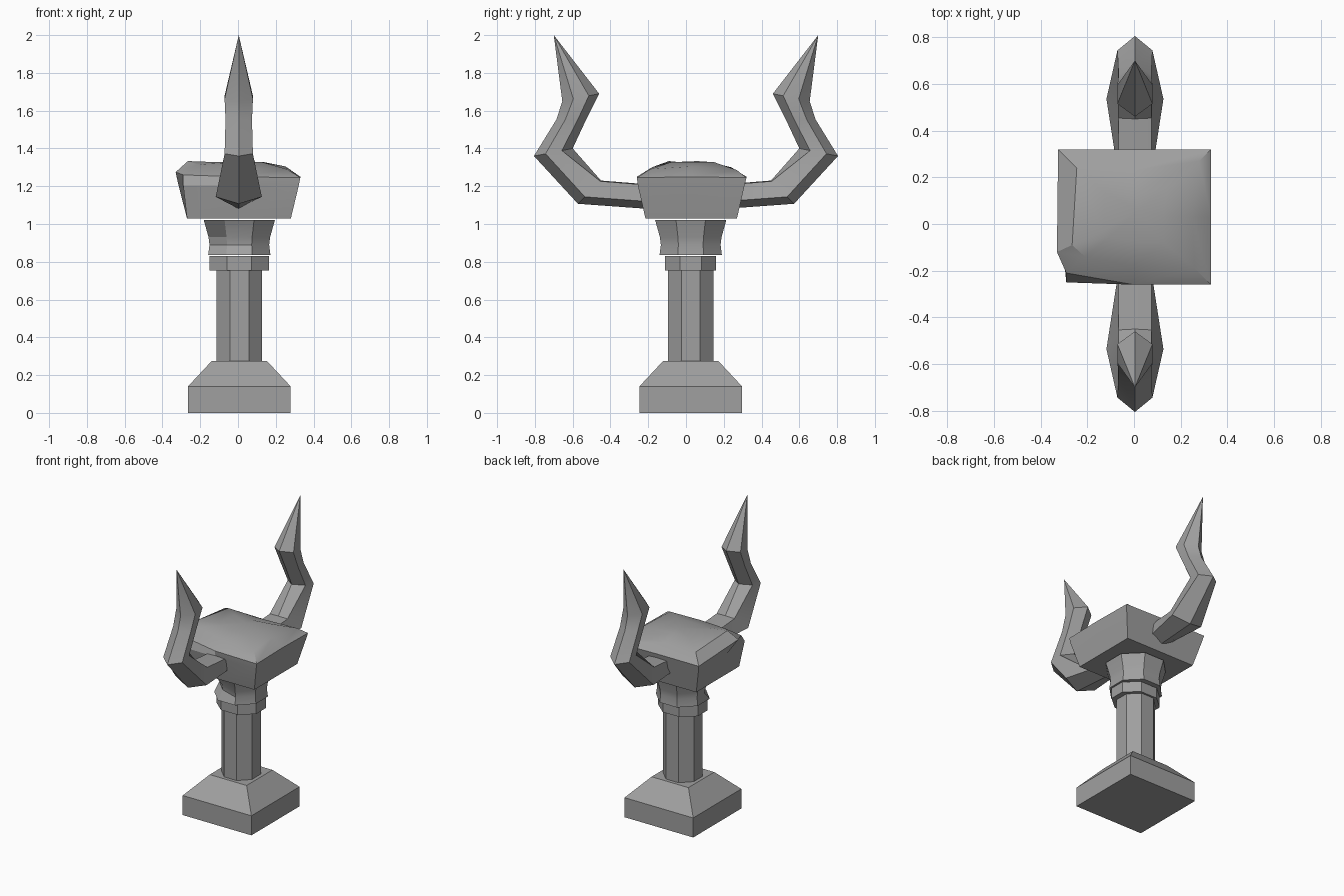
import bpy, bmesh
from math import cos, sin, pi, radians

cube = bpy.data.objects.get("Cube")
if cube:
    bpy.data.objects.remove(cube)

stone = bpy.data.materials.new("grey stone")
stone.use_nodes = True
GREY = (0.35, 0.35, 0.35, 1)
stone.diffuse_color = GREY
stone.node_tree.nodes["Principled BSDF"].inputs["Base Color"].default_value = GREY

CX, CY = 0.007, 0.025  # pillar axis


def loft(name, rings, tip=None):
    """Skin equal-sized rings, closing the ends or running to a tip."""
    bm = bmesh.new()
    loops = [[bm.verts.new(p) for p in ring] for ring in rings]
    n = len(rings[0])
    for a, b in zip(loops, loops[1:]):
        for i in range(n):
            j = (i + 1) % n
            bm.faces.new((a[i], a[j], b[j], b[i]))
    bm.faces.new(loops[0])
    if tip:
        t = bm.verts.new(tip)
        for i in range(n):
            bm.faces.new((loops[-1][i], loops[-1][(i + 1) % n], t))
    else:
        bm.faces.new(loops[-1])
    bmesh.ops.recalc_face_normals(bm, faces=bm.faces)
    mesh = bpy.data.meshes.new(name)
    bm.to_mesh(mesh)
    bm.free()
    mesh.materials.append(stone)
    obj = bpy.data.objects.new(name, mesh)
    bpy.context.collection.objects.link(obj)
    bpy.ops.object.select_all(action='DESELECT')
    obj.select_set(True)
    bpy.context.view_layer.objects.active = obj
    bpy.ops.object.shade_smooth_by_angle(angle=radians(25))
    return obj


def octagon(hx, hy, z):
    """Flat-fronted octagon with the given half widths."""
    k = cos(pi / 8)
    return [(CX + hx / k * cos(pi / 8 + i * pi / 4),
             CY + hy / k * sin(pi / 8 + i * pi / 4), z) for i in range(8)]


def square(h, z):
    return [(CX + sx * h, CY + sy * h, z)
            for sx, sy in ((-1, -1), (1, -1), (1, 1), (-1, 1))]


# Plinth and pillar
loft("plinth", [square(0.272, 0), square(0.272, 0.14), square(0.146, 0.275)])
loft("shaft", [octagon(0.121, 0.121, 0.25), octagon(0.121, 0.121, 0.77)])
loft("ring_band", [octagon(0.157, 0.135, 0.755), octagon(0.157, 0.135, 0.83)])

# Flared collar with a chipped front left facet
collar = [octagon(r, r, z) for r, z in
          ((0.165, 0.835), (0.158, 0.89), (0.163, 0.93), (0.188, 1.02))]
for ring in collar[1:3]:
    for i in (4, 5):
        x, y, z = ring[i]
        ring[i] = (x, y + 0.045, z)
loft("collar", collar)

# Block head: corners and edge midpoints, starting at the chipped corner
bottom = [(-0.27, -0.215), (0, -0.215), (0.28, -0.215), (0.28, 0.03),
          (0.28, 0.27), (0, 0.27), (-0.27, 0.27), (-0.27, 0.03)]
shoulder = [(-0.29, -0.25), (0, -0.255), (0.322, -0.255), (0.322, 0.03),
            (0.322, 0.31), (0, 0.31), (-0.315, 0.31), (-0.315, 0.0)]
rim = [(-0.29, -0.21, 1.26), (0, -0.26, 1.25), (0.33, -0.26, 1.245),
       (0.33, 0.03, 1.25), (0.33, 0.32, 1.245), (0, 0.32, 1.25),
       (-0.325, 0.32, 1.25), (-0.33, -0.12, 1.275)]
crown = [(-0.21, -0.14, 1.315), (0, -0.18, 1.3), (0.26, -0.19, 1.29),
         (0.25, 0.03, 1.305), (0.28, 0.27, 1.285), (0, 0.23, 1.3),
         (-0.245, 0.24, 1.3), (-0.265, -0.09, 1.333)]
peak = [(x * 0.5, 0.03 + (y - 0.03) * 0.5, 1.327) for x, y, z in crown]
loft("head_block", [[(x, y, 1.03) for x, y in bottom],
                    [(x, y, 1.205) for x, y in shoulder],
                    rim, crown, peak], tip=(0.02, 0.06, 1.333))

# Horns: inner ridge, outer ridge, inner half width, outer half width
SECTIONS = [((0.20, 1.21), (0.20, 1.08), 0.07, 0.07),
            ((0.45, 1.23), (0.572, 1.107), 0.07, 0.122),
            ((0.60, 1.40), (0.805, 1.36), 0.07, 0.075),
            ((0.53, 1.55), (0.685, 1.555), 0.07, 0.07),
            ((0.46, 1.69), (0.655, 1.65), 0.075, 0.075)]


def horn(name, side):
    rings = []
    for (yi, zi), (yo, zo), wi, wo in SECTIONS:
        def point(w, t):
            return (0.004 + w, side * (yi + (yo - yi) * t), zi + (zo - zi) * t)
        # the first part has a flat top, the upper part is ridged inside
        ti = 0.03 if zi < 1.3 else 0.28
        rings.append([point(0, 0), point(wi, ti), point(wo, 0.7),
                      point(0, 1), point(-wo, 0.7), point(-wi, ti)])
    loft(name, rings, tip=(0.004, side * 0.70, 2.0))


horn("front_horn", -1)
horn("back_horn", 1)
